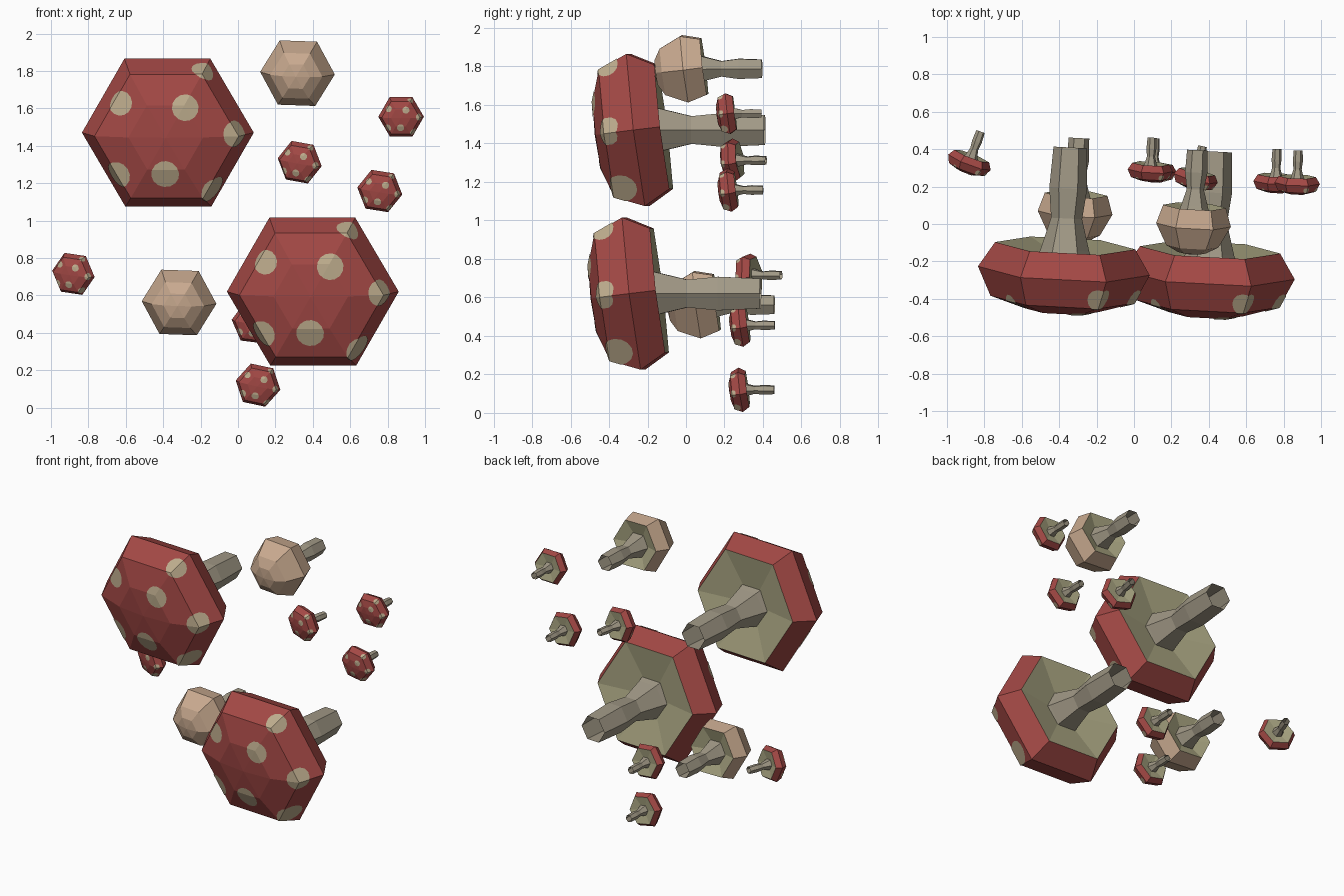
import bpy, bmesh
from math import pi, cos, sin, sqrt, radians
from mathutils import Vector, Matrix

if "Cube" in bpy.data.objects:
    bpy.data.objects.remove(bpy.data.objects["Cube"])


def material(name, rgb):
    m = bpy.data.materials.new(name)
    m.diffuse_color = (*rgb, 1)
    m.use_nodes = True
    m.node_tree.nodes["Principled BSDF"].inputs["Base Color"].default_value = m.diffuse_color
    return m


RED = material("cap red", (0.37, 0.066, 0.060))
TAN = material("cap tan", (0.58, 0.40, 0.275))
SPOT = material("spot cream", (0.52, 0.42, 0.27))
GILL = material("gill olive", (0.385, 0.365, 0.215))
STEM = material("stem taupe", (0.36, 0.32, 0.24))

# Profiles as (radius, y); caps face -y, origin at the centre of the rim
RED_CAP = [(0, -.226), (.20, -.212), (.385, -.155), (.46, 0), (.375, .135), (.10, .08)]
RED_STEM = [(.15, .05), (.13, .11), (.083, .28), (.101, .44), (.09, .66)]
TAN_CAP = [(0, -.16), (.075, -.15), (.14, -.115), (.20, 0), (.168, .10), (.05, .06)]
TAN_STEM = [(.085, .06), (.072, .10), (.046, .19), (.06, .28), (.055, .40)]
# Spots as (x, z, radius) on the front of the red cap
SPOTS = [(-.245, .18, .065), (.105, .16, .07), (-.005, -.20, .073), (.365, .01, .07),
         (-.265, -.21, .072), (.20, .35, .062), (.25, -.30, .075)]
CAP_TILT = Matrix.Rotation(radians(7), 4, 'X')


def lathe(profile, gill_from=99):
    """Six-sided loft around y; segments from gill_from on use the second material."""
    bm = bmesh.new()
    rings = []
    for r, y in profile:
        n = 6 if r else 1
        rings.append([bm.verts.new((r * cos(i * pi / 3), y, r * sin(i * pi / 3)))
                      for i in range(n)])
    for s, (a, b) in enumerate(zip(rings, rings[1:])):
        for i in range(6):
            j = (i + 1) % 6
            q = [a[0], b[j], b[i]] if len(a) == 1 else [a[i], a[j], b[j], b[i]]
            bm.faces.new(q).material_index = int(s >= gill_from)
    bmesh.ops.recalc_face_normals(bm, faces=bm.faces)
    return bm


def finish(bm, name, mats, matrix):
    me = bpy.data.meshes.new(name)
    bm.transform(matrix)
    bm.to_mesh(me)
    bm.free()
    for m in mats:
        me.materials.append(m)
    ob = bpy.data.objects.new(name, me)
    bpy.context.collection.objects.link(ob)


def spot(x, z, r):
    """Thin patch trimmed from the cap surface by a ring of cutting planes."""
    bm = lathe(RED_CAP[:4])
    R, H = .46, .23
    y = -H * sqrt(max(0, 1 - (x * x + z * z) / R ** 2))
    c = Vector((x, y, z))
    axis = Vector((x / R ** 2, y / H ** 2, z / R ** 2)).normalized()
    u = axis.orthogonal().normalized()
    v = axis.cross(u)
    cuts = [(Vector(), -axis)]
    for k in range(14):
        d = u * cos(k * pi / 7) + v * sin(k * pi / 7)
        cuts.append((c + d * r, d))
    for co, no in cuts:
        bmesh.ops.bisect_plane(bm, geom=bm.verts[:] + bm.edges[:] + bm.faces[:],
                               plane_co=co, plane_no=no, clear_outer=True)
    bmesh.ops.translate(bm, verts=bm.verts, vec=axis * .004)
    return bm


def mushroom(name, loc, scale=1, yaw=-3, roll=0, red=True):
    m = (Matrix.Translation(loc) @ Matrix.Rotation(radians(yaw), 4, 'Z')
         @ Matrix.Rotation(radians(roll), 4, 'Y') @ Matrix.Scale(scale, 4))
    cap, stem = (RED_CAP, RED_STEM) if red else (TAN_CAP, TAN_STEM)
    finish(lathe(cap, 4), name + "_cap", [RED if red else TAN, GILL], m @ CAP_TILT)
    finish(lathe(stem), name + "_stem", [STEM], m)
    if red:
        for i, s in enumerate(SPOTS):
            finish(spot(*s), f"{name}_spot_{i + 1}", [SPOT], m @ CAP_TILT)


# Large red mushrooms
mushroom("large_red_upper", (-.375, -.25, 1.47))
mushroom("large_red_lower", (.40, -.272, .62))
# Tan mushrooms
mushroom("tan_upper", (.318, -.005, 1.788), red=False, roll=2)
mushroom("tan_lower", (-.315, .06, .562), red=False, roll=2)
# Small red mushrooms: x, y, z, yaw, roll
SMALL = [(.872, .218, 1.555, -2, 0), (.33, .245, 1.312, -12, 10),
         (.758, .226, 1.158, -2, 9), (-.88, .33, .715, -20, 8),
         (.087, .287, .455, -3, 7), (.107, .284, .12, -2, 12)]
for i, (x, y, z, yaw, roll) in enumerate(SMALL):
    mushroom(f"small_red_{i + 1}", (x, y, z), .265, yaw, roll)
